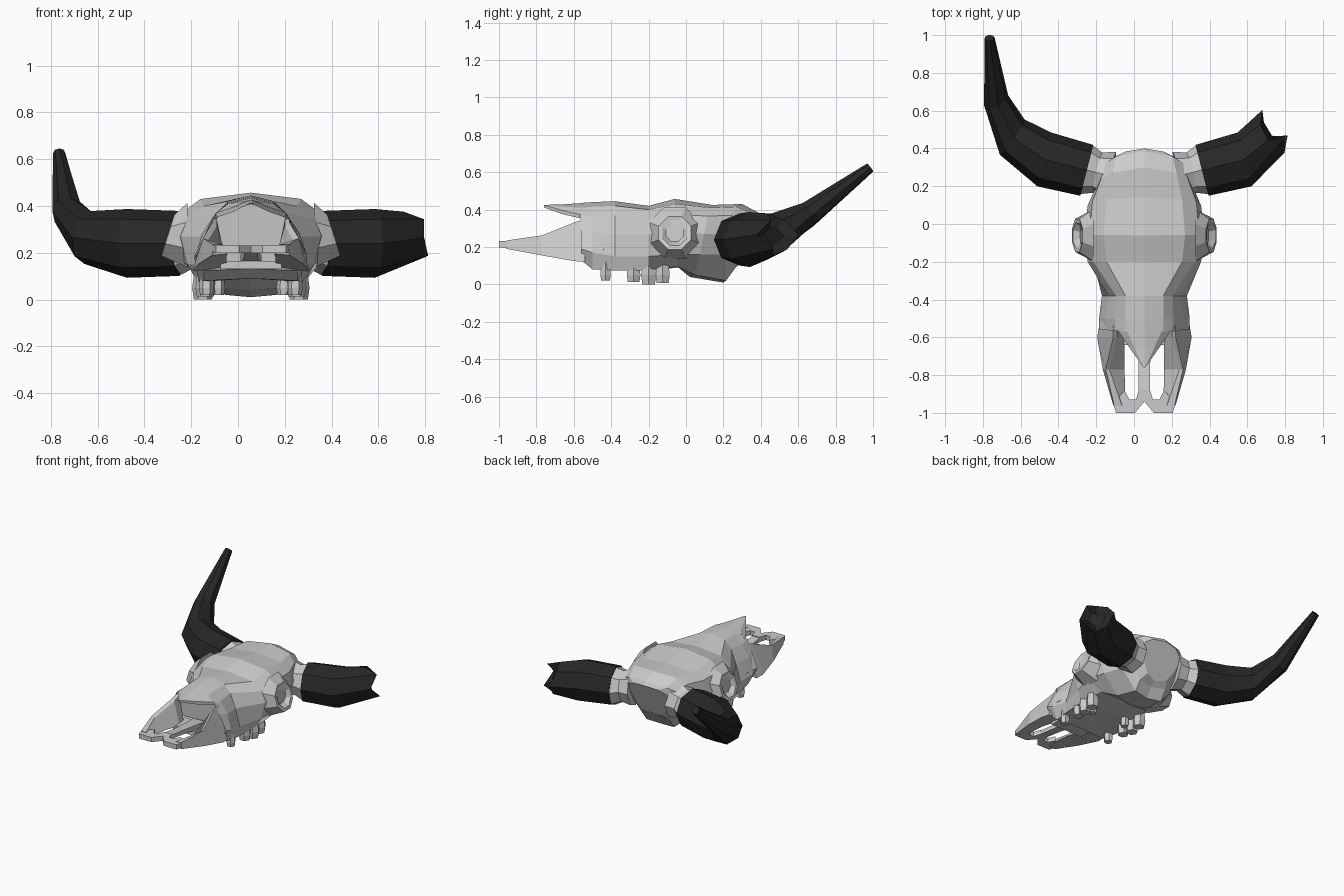
import bpy, bmesh, math
from mathutils import Vector

old = bpy.data.objects.get("Cube")
if old:
    bpy.data.objects.remove(old, do_unlink=True)

CX = 0.055  # symmetry plane of the skull
SIDES = (("left", 1), ("right", -1))


def material(name, value):
    m = bpy.data.materials.new(name)
    m.use_nodes = True
    m.diffuse_color = (value, value, value, 1)
    node = m.node_tree.nodes["Principled BSDF"]
    node.inputs["Base Color"].default_value = (value, value, value, 1)
    node.inputs["Roughness"].default_value = 0.8
    return m


BONE = material("bone grey", 0.6)
HORN = material("horn black", 0.02)


def finish(name, bm, mat):
    bmesh.ops.recalc_face_normals(bm, faces=bm.faces)
    me = bpy.data.meshes.new(name)
    bm.to_mesh(me)
    bm.free()
    me.materials.append(mat)
    ob = bpy.data.objects.new(name, me)
    bpy.context.collection.objects.link(ob)
    return ob


def loft(name, rings, mat, recess=None):
    """Skin closed rings of points and cap both ends; recess sinks the last cap."""
    bm = bmesh.new()
    rows = [[bm.verts.new(p) for p in ring] for ring in rings]
    n = len(rows[0])
    for a, b in zip(rows, rows[1:]):
        for i in range(n):
            j = (i + 1) % n
            bm.faces.new((a[i], a[j], b[j], b[i]))
    bm.faces.new(rows[0])
    end = bm.faces.new(rows[-1])
    if recess:
        bm.normal_update()
        bmesh.ops.inset_region(bm, faces=[end], thickness=0.014)
        bmesh.ops.translate(bm, verts=end.verts, vec=recess)
    return finish(name, bm, mat)


def tube_rings(path, sides=8):
    """Rings square to the incoming direction of a path of (x, y, z, radius)."""
    pts = [Vector(p[:3]) for p in path]
    rings = []
    for k, p in enumerate(pts):
        t = (pts[max(k, 1)] - pts[max(k, 1) - 1]).normalized()
        u = t.cross(Vector((0, 0, 1))).normalized()
        v = u.cross(t)
        rings.append([p + path[k][3] * (u * math.cos(a) + v * math.sin(a))
                      for a in (math.tau * i / sides for i in range(sides))])
    return rings


# Skull: top y, bottom y, then half outline (offset, z) from crown to underside
sections = [
    (.40, .28, [(0, .36), (.10, .35), (.15, .32), (.16, .27), (.13, .20), (.08, .13), (0, .11)]),
    (.385, .24, [(0, .385), (.15, .37), (.21, .34), (.22, .27), (.19, .19), (.11, .09), (0, .08)]),
    (.30, .20, [(0, .43), (.17, .415), (.23, .37), (.25, .27), (.22, .16), (.11, .02), (0, .01)]),
    (.14, .02, [(0, .425), (.20, .41), (.275, .365), (.30, .27), (.27, .16), (.13, .05), (0, .04)]),
    (-.06, -.04, [(0, .457), (.215, .43), (.29, .375), (.32, .28), (.30, .16), (.19, .095), (0, .09)]),
    (-.20, -.20, [(0, .42), (.20, .40), (.27, .345), (.30, .27), (.27, .15), (.23, .075), (0, .09)]),
    (-.38, -.38, [(0, .445), (.10, .42), (.15, .37), (.19, .27), (.225, .15), (.22, .075), (0, .09)]),
    (-.50, -.50, [(0, .44), (.10, .415), (.155, .36), (.21, .28), (.24, .17), (.20, .08), (0, .09)]),
    (-.57, -.55, [(0, .435), (.10, .41), (.15, .37), (.185, .30), (.24, .19), (.20, .125), (0, .13)]),
]
rings = []
for top, bottom, half in sections:
    right = []
    for i, (x, z) in enumerate(half):
        curve = 0.8 * x * x if top > 0.2 else 0
        right.append((x, top + (bottom - top) * (i / 6) ** 1.5 - curve, z))
    full = right + [(-x, y, z) for x, y, z in right[-2:0:-1]]
    rings.append([(CX + x, y, z) for x, y, z in full])
loft("skull", rings, BONE, recess=(0, 0.12, 0))

# Nasal bone: thin peaked roof running to a point
ridge = [(-.15, .37), (-.10, .41), (0, .435), (.10, .41), (.15, .37)]
nasal = []
for y, wide, level, rise, thick in ((-.55, 1, .415, 1, .02), (-.66, .5, .418, .5, .02), (-.76, .03, .425, 0, .014)):
    upper = [(CX + x * wide, y, level + (z - .415) * rise) for x, z in ridge]
    nasal.append(upper + [(x, y, z - thick) for x, y, z in upper[::-1]])
loft("nasal_bone", nasal, BONE)

# Floor of the nose between the jaw prongs
floor = [(-.13, .13), (.13, .13), (.13, .165), (-.13, .165)]
loft("nose_floor", [[(CX + x, y, z) for x, z in floor] for y in (-.5, -.64)], BONE)

# Jaw prong: y, then outer bottom, outer top, inner top, inner bottom
prong = [
    (-.54, [(.24, .12), (.165, .35), (.145, .34), (.11, .14)]),
    (-.60, [(.25, .125), (.165, .33), (.145, .315), (.105, .15)]),
    (-.77, [(.22, .155), (.205, .262), (.185, .25), (.105, .18)]),
    (-.96, [(.165, .19), (.16, .235), (.12, .235), (.10, .195)]),
]
snout = [(0, -.94), (0, -.88), (.03, -.88), (.045, -.93), (.08, -.93),
         (.105, -.88), (.165, -.95), (.15, -1), (.05, -1)]
bar = [(-.52, 0, .045, .15, .19), (-.75, 0, .03, .18, .21), (-.9, 0, .03, .2, .228)]
# Horn root between skull and horn (offset, y, z, radius)
collar = [(.18, .255, .25, .13), (.25, .272, .245, .11), (.31, .288, .24, .135)]

for side, s in SIDES:
    def X(off):
        return CX + s * off

    loft(side + "_jaw_prong", [[(X(x), y, z) for x, z in pts] for y, pts in prong], BONE)
    loft(side + "_snout_tip", [[(X(x), y, z) for x, y in snout] for z in (.198, .232)], BONE)
    loft(side + "_palate_bar", [[(X(a), y, lo), (X(b), y, lo), (X(b), y, hi), (X(a), y, hi)]
                                for y, a, b, lo, hi in bar], BONE)

    # Eye socket: flared eight sided rim with a sunken middle
    socket = []
    for off, r, tilt in ((.27, .15, 0), (.385, .095, .03), (.38, .072, .028), (.34, .05, .005)):
        socket.append([(X(off - tilt * (1 + math.sin(a))), -.06 + r * math.cos(a), .275 + r * math.sin(a))
                       for a in (math.tau * (i + .5) / 8 for i in range(8))])
    loft(side + "_eye_socket", socket, BONE)

    # Teeth: one front peg and a row of molars
    for k, (off, y, r, low) in enumerate([(.19, -.43, .032, .02), (.195, -.28, .042, .012),
                                          (.205, -.2, .046, .0), (.205, -.125, .044, .008),
                                          (.14, -.2, .03, .02)]):
        loft(f"{side}_tooth_{k + 1}",
             [[(X(off + r * f * math.cos(a)), y + r * f * math.sin(a), z)
               for a in (math.tau * i / 6 for i in range(6))]
              for f, z in ((.8, .12), (1, .05), (.85, low))], BONE)

    loft(side + "_horn_root", tube_rings([(X(x), y, z, r) for x, y, z, r in collar]), BONE)

# Whole horn sweeping back and up
loft("right_horn", tube_rings([
    (-.25, .284, .24, .139), (-.475, .342, .24, .147), (-.645, .46, .265, .114),
    (-.73, .655, .375, .069), (-.765, .985, .625, .027)]), HORN)

# Broken horn with a jagged, slightly hollow end
stump = tube_rings([(.36, .284, .24, .139), (.585, .342, .24, .147), (.72, .455, .265, .112)])
along = Vector((.45, .89, 0))
jag = [.01, .075, 0, .02, .07, .02, 0, .075]
stump[-1] = [p + along * j for p, j in zip(stump[-1], jag)]
core = Vector((.70, .44, .26))
stump.append([core + (p - core) * .5 for p in stump[-1]])
loft("left_broken_horn", stump, HORN)
